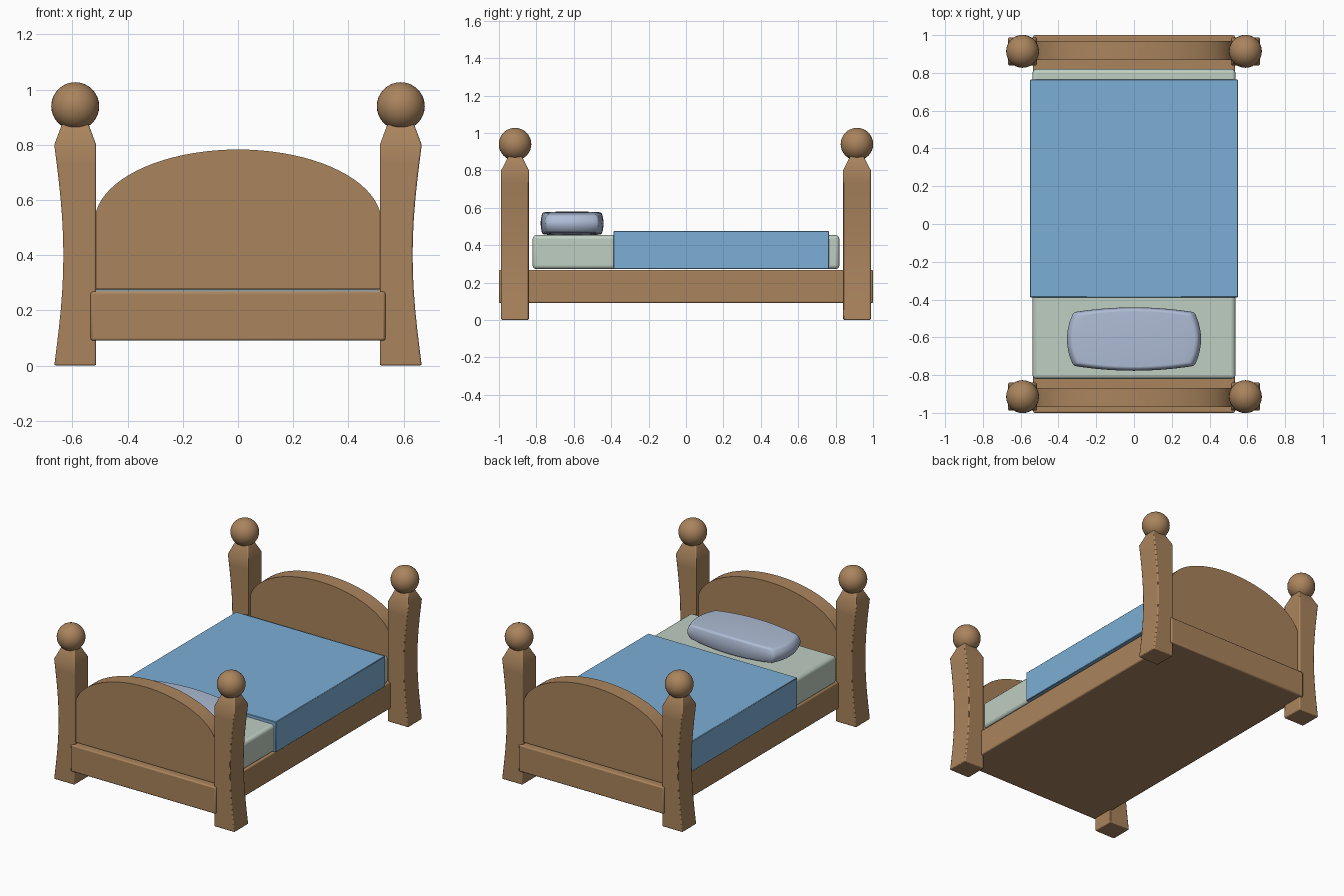
import bpy, bmesh, math

if "Cube" in bpy.data.objects:
    bpy.data.objects.remove(bpy.data.objects["Cube"])


def material(name, rgb):
    m = bpy.data.materials.new(name)
    m.diffuse_color = (*rgb, 1)
    m.use_nodes = True
    m.node_tree.nodes["Principled BSDF"].inputs["Base Color"].default_value = m.diffuse_color
    return m


WOOD = material("wood", (0.40, 0.23, 0.11))
BLUE = material("blanket_blue", (0.20, 0.42, 0.66))
SHEET = material("sheet_green", (0.52, 0.62, 0.54))
LILAC = material("pillow_grey_blue", (0.42, 0.50, 0.66))


def finish(name, bm, mat, bevel=0.0, segments=2, angle=35):
    bmesh.ops.recalc_face_normals(bm, faces=bm.faces)
    me = bpy.data.meshes.new(name)
    bm.to_mesh(me)
    bm.free()
    ob = bpy.data.objects.new(name, me)
    bpy.context.collection.objects.link(ob)
    me.materials.append(mat)
    if bevel:
        b = ob.modifiers.new("bevel", 'BEVEL')
        b.width, b.segments = bevel, segments
        b.limit_method, b.angle_limit = 'ANGLE', math.radians(30)
    bpy.ops.object.select_all(action='DESELECT')
    ob.select_set(True)
    bpy.context.view_layer.objects.active = ob
    bpy.ops.object.shade_smooth_by_angle(angle=math.radians(angle))
    return ob


def box(name, lo, hi, mat, bevel=0.0, segments=2):
    bm = bmesh.new()
    bmesh.ops.create_cube(bm, size=1)
    for v in bm.verts:
        v.co = [(a + b) / 2 + c * (b - a) for a, b, c in zip(lo, hi, v.co)]
    return finish(name, bm, mat, bevel, segments)


def arch_panel(name, y0, y1):
    # straight sides with a half-ellipse top, extruded along y
    half, base, spring, rise = 0.52, 0.278, 0.52, 0.263
    pts = [(-half, base), (half, base)]
    pts += [(half * math.cos(math.pi * i / 40), spring + rise * math.sin(math.pi * i / 40))
            for i in range(41)]
    bm = bmesh.new()
    face = bm.faces.new([bm.verts.new((x, y0, z)) for x, z in pts])
    ext = bmesh.ops.extrude_face_region(bm, geom=[face])
    for v in ext["geom"]:
        if isinstance(v, bmesh.types.BMVert):
            v.co.y = y1
    return finish(name, bm, WOOD)


def post(name, sx, sy):
    # stacked square sections: flat inner side, waisted outer side, tapered neck
    sections = []
    for i in range(13):
        t = i / 12
        outer = 0.666 - 0.033 * math.sin(math.pi * t)
        sections.append((0.514, outer, 0.074, 0.80 * t))
    sections.append((0.542, 0.638, 0.036, 0.875))
    bm = bmesh.new()
    rings = []
    for x0, x1, h, z in sections:
        rings.append([bm.verts.new((sx * x, sy * (0.914 + dy), z))
                      for x, dy in ((x0, -h), (x1, -h), (x1, h), (x0, h))])
    for a, b in zip(rings, rings[1:]):
        for k in range(4):
            bm.faces.new((a[k], a[(k + 1) % 4], b[(k + 1) % 4], b[k]))
    bm.faces.new(rings[0])
    bm.faces.new(rings[-1])
    return finish(name, bm, WOOD, 0.006)


def ball(name, x, y):
    bm = bmesh.new()
    bmesh.ops.create_uvsphere(bm, u_segments=32, v_segments=16, radius=0.087)
    bmesh.ops.translate(bm, vec=(x, y, 0.94), verts=bm.verts)
    return finish(name, bm, WOOD)


# bed base
box("bed_frame", (-0.534, -1.0, 0.09), (0.534, 1.0, 0.268), WOOD, 0.008)

# corner posts with ball finials, and end panels
for sy, end in ((-1, "front"), (1, "back")):
    arch_panel(end + "_panel", sy * 0.867, sy * 0.97)
    for sx, side in ((-1, "left"), (1, "right")):
        post(f"{end}_{side}_post", sx, sy)
        ball(f"{end}_{side}_finial", sx * 0.59, sy * 0.914)

# bedding
box("mattress", (-0.537, -0.82, 0.272), (0.537, 0.82, 0.454), SHEET, 0.02, 3)
box("blanket", (-0.55, -0.388, 0.272), (0.55, 0.765, 0.475), BLUE, 0.003, 1)

# pillow: a subdivided block with every side bulged outward
bm = bmesh.new()
bmesh.ops.create_cube(bm, size=2)
bmesh.ops.subdivide_edges(bm, edges=bm.edges[:], cuts=9, use_grid_fill=True)
for v in bm.verts:
    u, w, h = v.co
    side = 1 - 0.07 * h * h
    x = u * (0.32 * side + 0.035 * (1 - w * w))
    y = w * (0.142 * side + 0.026 * (1 - u * u))
    z = 0.516 + h * (0.048 + 0.016 * (1 - u * u) * (1 - 0.3 * w * w))
    v.co = (x, -0.609, max(z, 0.453))
    v.co.y += y
finish("pillow", bm, LILAC, 0.02, 3, 60)
